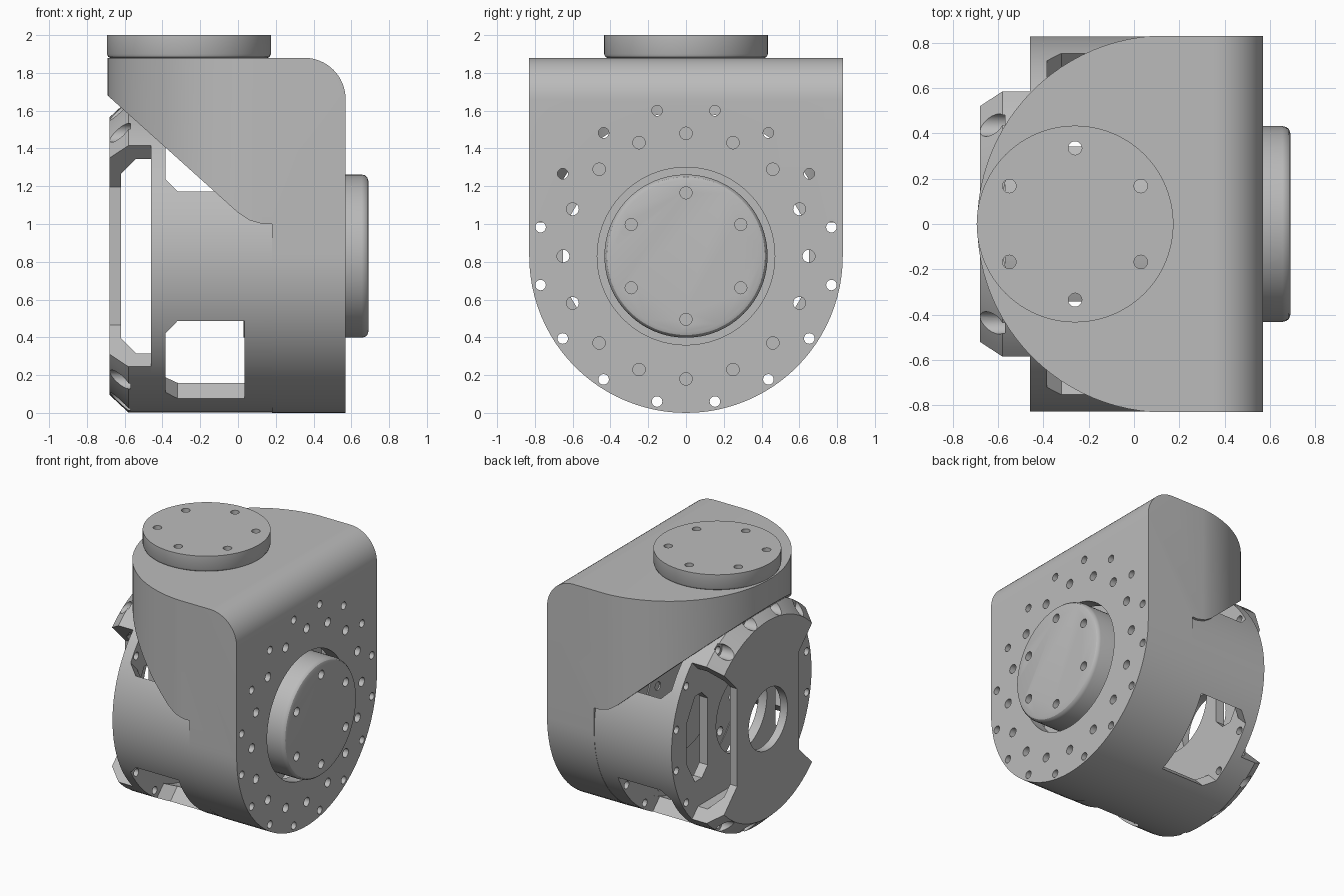
import bpy, bmesh
from math import sin, cos, pi, radians
from mathutils import Matrix, Vector

cube = bpy.data.objects.get("Cube")
if cube:
    bpy.data.objects.remove(cube, do_unlink=True)

AXIS_Z = 0.83     # height of the swivel axis
R = 0.828         # housing radius
HUB = (AXIS_Z, 0.0)

grey = bpy.data.materials.new("satin_grey")
grey.use_nodes = True
grey.diffuse_color = (0.5, 0.5, 0.5, 1)
grey.node_tree.nodes["Principled BSDF"].inputs["Base Color"].default_value = (0.5, 0.5, 0.5, 1)


def place(axis, u, a, b):
    return [Vector((u, a, b)), Vector((a, u, b)), Vector((a, b, u))][axis]


def add_rings(bm, rings, closed=False):
    """Skin matching rings of points; cap the ends unless closed."""
    rows = [[bm.verts.new(p) for p in ring] for ring in rings]
    n = len(rows[0])
    for i in range(len(rows) if closed else len(rows) - 1):
        a, b = rows[i], rows[(i + 1) % len(rows)]
        for k in range(n):
            j = (k + 1) % n
            bm.faces.new((a[k], a[j], b[j], b[k]))
    if not closed:
        bm.faces.new(rows[0])
        bm.faces.new(rows[-1])


def finish(bm, name):
    bmesh.ops.recalc_face_normals(bm, faces=bm.faces)
    mesh = bpy.data.meshes.new(name)
    bm.to_mesh(mesh)
    bm.free()
    mesh.materials.append(grey)
    ob = bpy.data.objects.new(name, mesh)
    bpy.context.collection.objects.link(ob)
    return ob


def prism(name, pts, axis, lo, hi, matrix=None):
    bm = bmesh.new()
    add_rings(bm, [[place(axis, u, *p) for p in pts] for u in (lo, hi)])
    if matrix:
        bm.transform(matrix)
    return finish(bm, name)


def circle(r, n, centre):
    return [(centre[0] + r * cos(2 * pi * k / n), centre[1] + r * sin(2 * pi * k / n)) for k in range(n)]


def lathe(name, profile, axis, centre, closed=False):
    """Turn (position, radius) pairs about a line parallel to an axis."""
    bm = bmesh.new()
    add_rings(bm, [[place(axis, u, *p) for p in circle(r, 96, centre)] for u, r in profile], closed)
    return finish(bm, name)


def drills(spots, r, axis, lo, hi, n=20):
    bm = bmesh.new()
    for s in spots:
        add_rings(bm, [[place(axis, u, *p) for p in circle(r, n, s)] for u in (lo, hi)])
    return finish(bm, "drill")


def boolean(ob, tool, operation="DIFFERENCE"):
    mod = ob.modifiers.new("cut", "BOOLEAN")
    mod.operation, mod.solver, mod.object = operation, "EXACT", tool
    bpy.context.view_layer.update()
    bpy.ops.object.select_all(action="DESELECT")
    bpy.context.view_layer.objects.active = ob
    ob.select_set(True)
    bpy.ops.object.modifier_apply(modifier=mod.name)
    bpy.data.objects.remove(tool, do_unlink=True)


def arc(cx, cy, r, start, end, n):
    steps = [radians(start + (end - start) * k / n) for k in range(n + 1)]
    return [(cx + r * cos(t), cy + r * sin(t)) for t in steps]


def side_outline(r, top):
    return arc(0, AXIS_Z, r, 180, 360, 48) + [(r, top), (-r, top)]


def plan_outline(r):
    return arc(0.14, 0, r, 90, 270, 48) + [(1, -r), (1, r)]


# Bolt circles around the swivel axis
axis_yz = (0, AXIS_Z)
outer_bolts = [(0.785 * sin(t), AXIS_Z + 0.785 * cos(t)) for t in [(k + 0.5) * pi / 8 for k in range(16)]]
inner_bolts = circle(0.65, 16, axis_yz)
hub_bolts = [(0.335 * sin(k * pi / 3), AXIS_Z + 0.335 * cos(k * pi / 3)) for k in range(6)]
top_centre = (-0.26, 0)
top_bolts = [(top_centre[0] + 0.335 * sin(k * pi / 3), 0.335 * cos(k * pi / 3)) for k in range(6)]

# Bracket: side, front and plan outlines intersected, then hollowed
bracket = prism("bracket", side_outline(0.83, 2.2), 0, -1, 1)
front = [(-0.9, 1.88)] + arc(0.35, 1.66, 0.22, 90, 0, 16)
front += [(0.57, -0.2), (0.18, -0.2), (0.18, 1.0), (0.13, 1.0), (0.06, 1.02), (0, 1.06), (-0.69, 1.68), (-0.9, 1.87)]
boolean(bracket, prism("front_shape", front, 1, -1, 1), "INTERSECT")
boolean(bracket, prism("plan_shape", plan_outline(0.832), 2, -0.5, 2.5), "INTERSECT")
cavity = prism("cavity", side_outline(0.73, 1.78), 0, -1, 0.47)
boolean(cavity, prism("cavity_plan", plan_outline(0.732), 2, -0.5, 2.5), "INTERSECT")
boolean(bracket, cavity)
boolean(bracket, drills([axis_yz], 0.47, 0, 0.3, 0.8, 96))
boolean(bracket, drills(outer_bolts, 0.028, 0, 0.1, 0.8))
boolean(bracket, drills(inner_bolts, 0.033, 0, 0.4, 0.8))
boolean(bracket, drills(top_bolts, 0.03, 2, 1.7, 2.1))

# Drum housing: hollow tube with end caps and four diagonal windows
drum = lathe("drum_housing", [(-0.46, 0.3), (-0.46, R), (0.18, R), (0.18, 0.3), (0.04, 0.3),
                              (0.04, 0.72), (-0.39, 0.72), (-0.39, 0.3)], 0, axis_yz, True)
window = [(-0.32, -0.29), (0.035, -0.29), (0.035, 0.29), (-0.32, 0.29), (-0.385, 0.22), (-0.385, -0.22)]
for k in range(4):
    turn = Matrix.Translation((0, 0, AXIS_Z)) @ Matrix.Rotation(radians(45 + 90 * k), 4, "X")
    boolean(drum, prism("window", window, 2, 0.5, 1, turn))
for s in (-1, 1):
    slot = [(0.4, -0.25), (0.47, -0.32), (0.55, -0.32), (0.65, -0.15)]
    slot += [(y, -z) for y, z in reversed(slot)]
    boolean(drum, prism("slot", [(s * y, AXIS_Z + z) for y, z in slot], 0, -0.6, -0.3))
boolean(drum, drills(outer_bolts, 0.028, 0, -0.8, 0.8))
boolean(drum, drills(inner_bolts, 0.033, 0, 0.0, 0.8))

# Rear carrier: bevelled disc with wedge cut-outs, a cross gap and a bore
carrier = lathe("rear_carrier", [(-0.68, 0.735), (-0.58, R), (-0.45, R)], 0, axis_yz)
for s in (-1, 1):
    wedge = [(0.365, -0.365), (0.95, -0.95), (0.95, 0.95), (0.365, 0.365)]
    boolean(carrier, prism("wedge", [(s * y, AXIS_Z + z) for y, z in wedge], 0, -1, 0))
gap = [(0.1, -0.515), (-0.54, -0.515), (-0.62, -0.435), (-0.62, 0.435), (-0.54, 0.515), (0.1, 0.515)]
boolean(carrier, prism("gap", [(x, AXIS_Z + z) for x, z in gap], 1, -1, 1))
boolean(carrier, drills([axis_yz], 0.23, 0, -1, 0, 64))
carrier_bolts = [p for p in outer_bolts if abs(p[0]) < 0.5]
boolean(carrier, drills(carrier_bolts, 0.028, 0, -1, 0))
boolean(carrier, drills(carrier_bolts, 0.05, 0, -1, -0.57))

# Side output hub with rounded rim
hub = lathe("side_hub", [(0.03, 0.432), (0.655, 0.432), (0.672, 0.428), (0.684, 0.418), (0.69, 0.4)], 0, axis_yz)
boolean(hub, drills(hub_bolts, 0.032, 0, 0.0, 0.8))

# Top mounting flange with bevelled underside
flange = lathe("top_flange", [(1.878, 0.415), (1.885, 0.427), (1.9, 0.434), (2.0, 0.434)], 2, top_centre)
boolean(flange, drills(top_bolts, 0.03, 2, 1.7, 2.1))

# Smooth curved surfaces while keeping machined edges crisp
bpy.ops.object.select_all(action="DESELECT")
for ob in (bracket, drum, carrier, hub, flange):
    ob.select_set(True)
bpy.context.view_layer.objects.active = bracket
bpy.ops.object.shade_smooth_by_angle(angle=radians(30))
